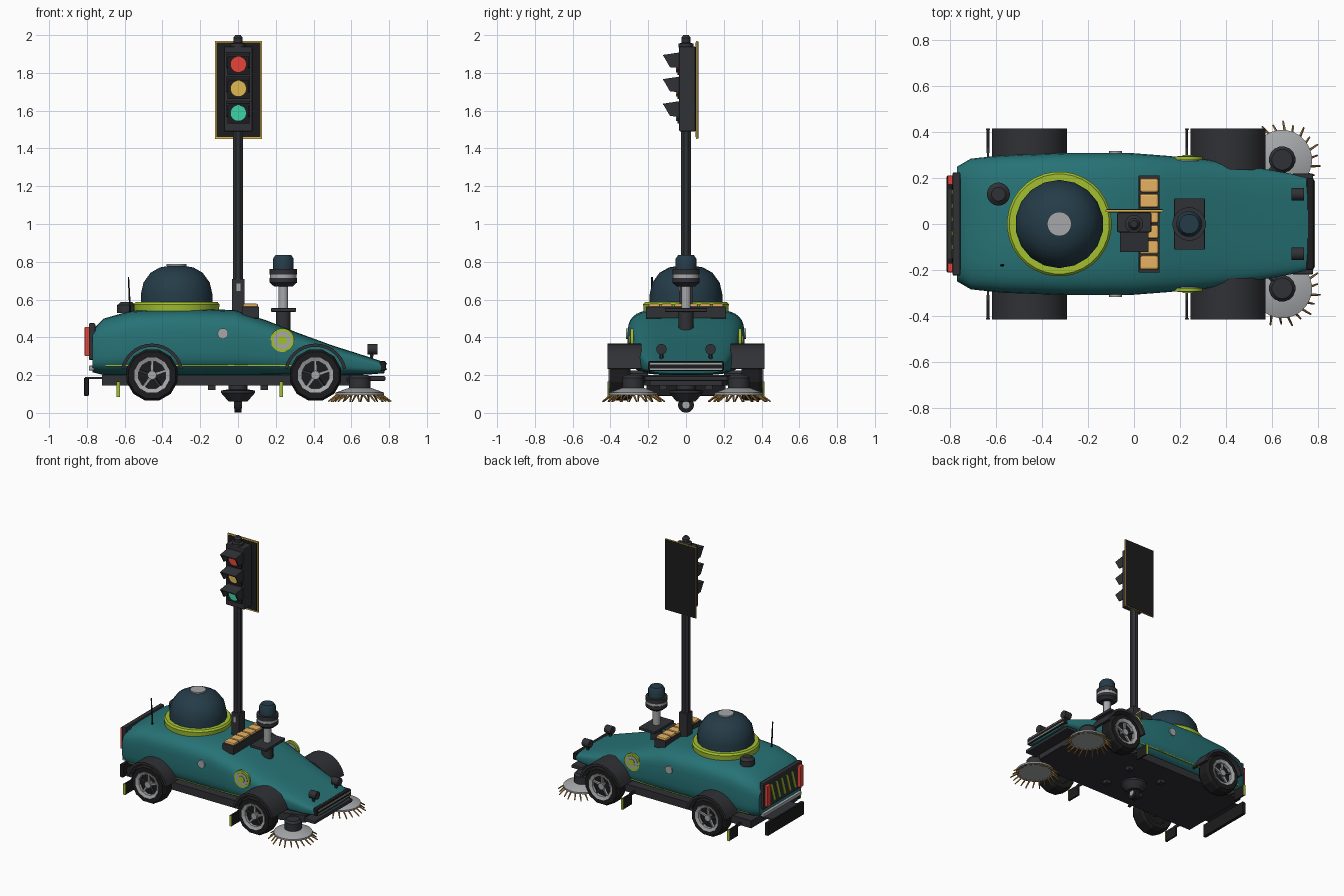
import bpy, bmesh, math
from mathutils import Vector

if "Cube" in bpy.data.objects:
    bpy.data.objects.remove(bpy.data.objects["Cube"])

def mat(name, c):
    m = bpy.data.materials.new(name)
    m.diffuse_color = (*c, 1)
    m.use_nodes = True
    m.node_tree.nodes["Principled BSDF"].inputs["Base Color"].default_value = m.diffuse_color
    return m

TEAL = mat("teal", (0.02, 0.17, 0.18))
DARK = mat("dark", (0.03, 0.031, 0.036))
BLACK = mat("black", (0.012, 0.012, 0.013))
NAVY = mat("navy", (0.018, 0.045, 0.065))
LIME = mat("lime", (0.36, 0.52, 0.03))
GREY = mat("light_grey", (0.38, 0.39, 0.4))
AMBER = mat("amber", (0.8, 0.45, 0.12))
RED = mat("red", (0.8, 0.06, 0.04))
YELLOW = mat("yellow", (0.75, 0.48, 0.08))
GREEN = mat("green", (0.05, 0.65, 0.38))
BRISTLE = mat("bristle", (0.42, 0.22, 0.05))
smooth = []

def finish(bm, name, m, soft=False):
    bmesh.ops.recalc_face_normals(bm, faces=bm.faces)
    me = bpy.data.meshes.new(name)
    bm.to_mesh(me)
    bm.free()
    ob = bpy.data.objects.new(name, me)
    bpy.context.collection.objects.link(ob)
    me.materials.append(m)
    if soft:
        smooth.append(ob)
    return ob

def box(name, x, y, z, m, bevel=0.0, rot=(0, 0, 0)):
    """Box from (min, max) ranges."""
    bm = bmesh.new()
    bmesh.ops.create_cube(bm, size=1)
    for v in bm.verts:
        v.co = [v.co[i] * (r[1] - r[0]) for i, r in enumerate((x, y, z))]
    ob = finish(bm, name, m)
    ob.location = [sum(r) / 2 for r in (x, y, z)]
    ob.rotation_euler = rot
    if bevel:
        b = ob.modifiers.new("bevel", 'BEVEL')
        b.width, b.segments = bevel, 2
    return ob

def lathe(name, prof, loc, m, n=24, axis=(0, 0, 1), closed=False, soft=True):
    """Turn (radius, height) points about an axis; open profiles get end caps."""
    bm = bmesh.new()
    rings = []
    for r, h in prof:
        rings.append([bm.verts.new((r * math.cos(a), r * math.sin(a), h))
                      for a in [(i + 0.5) * math.tau / n for i in range(n)]])
    pairs = list(zip(rings, rings[1:])) + ([(rings[-1], rings[0])] if closed else [])
    for a, b in pairs:
        for i in range(n):
            j = (i + 1) % n
            bm.faces.new((a[i], a[j], b[j], b[i]))
    if not closed:
        bm.faces.new(rings[0])
        bm.faces.new(rings[-1])
    ob = finish(bm, name, m, soft)
    ob.location = loc
    ob.rotation_euler = Vector((0, 0, 1)).rotation_difference(Vector(axis)).to_euler()
    return ob

def cyl(name, loc, r, h, m, axis=(0, 0, 1), n=24):
    return lathe(name, [(r, -h / 2), (r, h / 2)], loc, m, n, axis)

def prism(name, pts, lo, hi, m, plane='XZ'):
    """Extrude an outline along the axis missing from the plane."""
    place = {'XZ': lambda a, b, d: (a, d, b), 'YZ': lambda a, b, d: (d, a, b),
             'XY': lambda a, b, d: (a, b, d)}[plane]
    bm = bmesh.new()
    A = [bm.verts.new(place(*p, lo)) for p in pts]
    B = [bm.verts.new(place(*p, hi)) for p in pts]
    bm.faces.new(A)
    bm.faces.new(B)
    for i in range(len(pts)):
        j = (i + 1) % len(pts)
        bm.faces.new((A[i], A[j], B[j], B[i]))
    return finish(bm, name, m)

def rod(name, p, q, r0, r1, m, n=5):
    p, q = Vector(p), Vector(q)
    return lathe(name, [(r0, 0), (r1, (q - p).length)], p, m, n, (q - p).normalized())

# Body shell: rounded sections (x, bottom, top, half width)
SECT = [(-0.77, 0.215, 0.44, 0.25), (-0.71, 0.2, 0.5, 0.285), (-0.57, 0.2, 0.54, 0.3),
        (-0.3, 0.2, 0.553, 0.31), (-0.02, 0.2, 0.545, 0.31), (0.15, 0.2, 0.49, 0.297),
        (0.32, 0.2, 0.423, 0.28), (0.5, 0.2, 0.357, 0.252), (0.68, 0.202, 0.3, 0.22),
        (0.775, 0.21, 0.268, 0.195)]
bm = bmesh.new()
rings = []
N = 36
for x, lo, hi, w in SECT:
    ring = []
    for i in range(N):
        a = (i + 0.5) * math.tau / N
        c, s = math.cos(a), math.sin(a)
        ring.append(bm.verts.new((x, w * math.copysign(abs(c) ** 0.5, c),
                    (lo + hi) / 2 + (hi - lo) / 2 * math.copysign(abs(s) ** 0.5, s))))
    rings.append(ring)
for a, b in zip(rings, rings[1:]):
    for i in range(N):
        bm.faces.new((a[i], a[(i + 1) % N], b[(i + 1) % N], b[i]))
bm.faces.new(rings[0])
bm.faces.new(rings[-1])
finish(bm, "body_shell", TEAL, True)

def side(x, z):
    """Half width of the body at a point."""
    for p, q in zip(SECT, SECT[1:]):
        if p[0] <= x <= q[0]:
            t = (x - p[0]) / (q[0] - p[0])
            lo, hi, w = [p[k] + t * (q[k] - p[k]) for k in (1, 2, 3)]
            return w * max(0, 1 - abs((z - (lo + hi) / 2) / ((hi - lo) / 2)) ** 4) ** 0.25

# Chassis, bumpers and flaps
prism("chassis", [(-0.72, -0.27), (0.45, -0.27), (0.68, -0.19), (0.68, 0.19), (0.45, 0.27), (-0.72, 0.27)],
      0.145, 0.2, DARK, 'XY')
box("front_bumper", (0.69, 0.78), (-0.22, 0.22), (0.17, 0.195), DARK, 0.006)
box("nose_slot", (0.75, 0.783), (-0.2, 0.2), (0.222, 0.275), BLACK, 0.008)
for z in (0.228, 0.255):
    box("nose_trim", (0.77, 0.788), (-0.19, 0.19), (z, z + 0.008), GREY)
box("rear_flap", (-0.815, -0.79), (-0.21, 0.21), (0.09, 0.185), BLACK, 0.004)
box("rear_flap_hanger", (-0.81, -0.7), (-0.15, 0.15), (0.18, 0.19), DARK)

# Rear panel with lamps, hazard stripes and step
box("rear_panel", (-0.79, -0.755), (-0.225, 0.225), (0.28, 0.475), DARK, 0.008)
box("rear_bar", (-0.79, -0.76), (-0.22, 0.22), (0.225, 0.25), GREY, 0.004)
for s in (-1, 1):
    box("tail_lamp", (-0.812, -0.785), (s * 0.19 - 0.02, s * 0.19 + 0.02), (0.3, 0.455), RED, 0.005)
for i in range(5):
    y = -0.12 + i * 0.06
    prism("hazard_stripe", [(y - 0.03, 0.31), (y - 0.01, 0.31), (y + 0.03, 0.44), (y + 0.01, 0.44)],
          -0.795, -0.785, LIME, 'YZ')

# Wheels, fenders and mud flaps
for s in (-1, 1):
    for cx in (-0.455, 0.41):
        out = (0, s, 0)
        def at(y): return (cx, s * y, 0.2)
        lathe("tyre", [(0.09, -0.055), (0.128, -0.055), (0.14, -0.035), (0.14, 0.035), (0.128, 0.055),
                       (0.095, 0.055), (0.09, 0.04)], at(0.35), BLACK, 12, out, True, False)
        cyl("wheel_disc", at(0.35), 0.092, 0.04, BLACK, out, 12)
        lathe("rim", [(0.074, 0), (0.096, 0), (0.096, 0.03), (0.074, 0.022)], at(0.38), GREY, 12, out, True, False)
        cyl("hub", at(0.385), 0.024, 0.036, GREY, out, 10)
        for k in range(5):
            a = math.radians(90 + 72 * k)
            c, d = math.cos(a), math.sin(a)
            rod("spoke", (cx + 0.015 * c, s * 0.385, 0.2 + 0.015 * d),
                (cx + 0.08 * c, s * 0.39, 0.2 + 0.08 * d), 0.011, 0.009, DARK if k % 2 else GREY, 4)
        rod("axle", (cx, s * 0.2, 0.2), at(0.34), 0.025, 0.025, DARK, 8)
        arc = [math.radians(12 + 156 * i / 14) for i in range(15)]
        pts = [(cx + 0.167 * math.cos(a), 0.2 + 0.167 * math.sin(a)) for a in arc]
        pts += [(cx + 0.15 * math.cos(a), 0.2 + 0.15 * math.sin(a)) for a in reversed(arc)]
        smooth.append(prism("fender", pts, s * 0.235, s * 0.415, DARK))
        fx = cx - 0.18
        ys = sorted((s * 0.31, s * 0.415))
        box("mud_flap", (fx - 0.006, fx + 0.006), ys, (0.085, 0.165), BLACK)
        box("mud_flap_stripe", (fx - 0.009, fx + 0.009), (s * 0.413 - 0.003, s * 0.413 + 0.003), (0.085, 0.165), LIME)
        box("mud_flap_bracket", (fx - 0.005, fx + 0.005), sorted((s * 0.22, s * 0.33)), (0.15, 0.17), DARK)
    # Side badges, cap and trim line
    y = side(0.235, 0.385)
    for r, h, m in ((0.063, 0.016, LIME), (0.047, 0.022, GREY), (0.025, 0.03, LIME)):
        cyl("side_badge", (0.235, s * y, 0.385), r, h, m, (0, s, 0))
    cyl("side_cap", (-0.08, s * side(-0.08, 0.42), 0.42), 0.028, 0.016, GREY, (0, s, 0))
    xs = [-0.7, -0.57, -0.3, -0.02, 0.15, 0.32, 0.5]
    for a, b in zip(xs, xs[1:]):
        rod("trim_line", (a, s * side(a, 0.25), 0.25), (b, s * side(b, 0.25), 0.25), 0.005, 0.005, LIME, 4)
    # Headlamps
    cyl("headlamp", (0.712, s * 0.13, 0.337), 0.028, 0.055, DARK, (1, 0, 0), 16)
    rod("headlamp_stalk", (0.705, s * 0.13, 0.27), (0.71, s * 0.13, 0.33), 0.01, 0.01, DARK, 6)
    # Rotary brushes
    bx, by = 0.645, s * 0.28
    lathe("brush_disc", [(0.13, 0.095), (0.13, 0.107), (0.06, 0.132), (0.05, 0.132)], (bx, by, 0), GREY)
    lathe("brush_motor", [(0.058, 0.12), (0.058, 0.185), (0.045, 0.2)], (bx, by, 0), DARK, 16)
    rod("brush_arm", (0.55, s * 0.17, 0.175), (bx, by, 0.18), 0.018, 0.018, DARK, 6)
    for k in range(22):
        a = k * math.tau / 22
        r = 0.168 if k % 2 else 0.155
        rod("bristle", (bx + 0.105 * math.cos(a), by + 0.105 * math.sin(a), 0.105),
            (bx + r * math.cos(a + 0.12), by + r * math.sin(a + 0.12), 0.06), 0.007, 0.004, BRISTLE)

# Suction cone and caster underneath
lathe("suction_cone", [(0.05, 0.06), (0.09, 0.105), (0.09, 0.118), (0.05, 0.125), (0.05, 0.15)], (0, 0, 0), DARK)
cyl("caster_wheel", (0, 0, 0.042), 0.042, 0.036, BLACK, (1, 0, 0), 16)
cyl("caster_hub", (0, 0, 0.042), 0.02, 0.042, GREY, (1, 0, 0), 12)
for sx in (-1, 1):
    for sy in (-1, 1):
        box("under_bracket", (sx * 0.14 - 0.02, sx * 0.14 + 0.02), (sy * 0.12 - 0.02, sy * 0.12 + 0.02), (0.12, 0.15), DARK)

# Dome with collar and cap
lathe("dome_collar", [(0.225, 0.54), (0.228, 0.575), (0.218, 0.587), (0.18, 0.587), (0.18, 0.54)],
      (-0.325, 0, 0), LIME, 32, closed=True)
lathe("dome", [(0.192, 0.55), (0.192, 0.63), (0.178, 0.69), (0.14, 0.742), (0.09, 0.77), (0.03, 0.78)],
      (-0.325, 0, 0), NAVY, 18)
cyl("dome_cap", (-0.325, 0, 0.782), 0.053, 0.01, GREY)

# Antenna and rear puck
lathe("rear_puck", [(0.05, 0.53), (0.05, 0.57), (0.03, 0.588)], (-0.59, 0.13, 0), DARK)
rod("antenna", (-0.57, -0.18, 0.52), (-0.58, -0.18, 0.72), 0.006, 0.004, BLACK, 6)

# Amber lamp bar
box("lamp_tray", (0.02, 0.112), (-0.212, 0.212), (0.5, 0.562), DARK, 0.004)
for i in range(6):
    y = -0.168 + i * 0.0672
    box("amber_lamp", (0.026, 0.106), (y - 0.03, y + 0.03), (0.555, 0.578), AMBER, 0.008)

# Scanner on its post
box("scanner_base", (0.175, 0.308), (-0.112, 0.112), (0.535, 0.555), DARK, 0.004)
rod("scanner_foot", (0.24, 0, 0.43), (0.24, 0, 0.54), 0.04, 0.04, DARK, 12)
cyl("scanner_post", (0.24, 0, 0.61), 0.026, 0.14, GREY, n=12)
lathe("scanner_lower", [(0.05, 0.67), (0.073, 0.69), (0.073, 0.713)], (0.24, 0, 0), DARK)
cyl("scanner_band", (0.24, 0, 0.722), 0.07, 0.022, GREY)
cyl("scanner_upper", (0.24, 0, 0.747), 0.073, 0.03, DARK)
lathe("scanner_head", [(0.056, 0.76), (0.056, 0.815), (0.043, 0.835)], (0.24, 0, 0), NAVY, 16)

# Signal mast
lathe("mast", [(0.03, 0.5), (0.03, 1.5)], (0, 0, 0), DARK, 8)
box("mast_sleeve", (-0.032, 0.035), (-0.035, 0.035), (0.53, 0.71), DARK, 0.004)
box("sleeve_light", (-0.008, 0.012), (-0.04, -0.03), (0.645, 0.685), GREY)

# Signal head: backboard, housing, lenses and hoods
box("backboard_border", (-0.123, 0.127), (0.052, 0.062), (1.45, 1.97), YELLOW)
box("backboard", (-0.114, 0.118), (0.049, 0.06), (1.46, 1.96), BLACK)
box("backboard_rear", (-0.12, 0.124), (0.06, 0.065), (1.453, 1.967), BLACK)
box("signal_housing", (-0.074, 0.076), (-0.036, 0.05), (1.49, 1.94), DARK, 0.006)
for z, m in ((1.845, RED), (1.717, YELLOW), (1.587, GREEN)):
    box("lens_frame", (-0.056, 0.06), (-0.045, -0.03), (z - 0.055, z + 0.055), BLACK)
    cyl("lens", (0.002, -0.046, z), 0.043, 0.014, m, (0, -1, 0))
    prism("hood_top", [(-0.03, z + 0.055), (-0.122, z + 0.043), (-0.122, z + 0.05), (-0.03, z + 0.064)],
          -0.06, 0.064, DARK, 'YZ')
    for x in (-0.06, 0.056):
        prism("hood_side", [(-0.03, z + 0.06), (-0.12, z + 0.046), (-0.085, z - 0.015), (-0.03, z - 0.02)],
              x, x + 0.008, DARK, 'YZ')
lathe("mast_cap", [(0.04, 1.935), (0.04, 1.955), (0.024, 1.96), (0.026, 1.985), (0.015, 2.0)], (0, 0, 0), DARK, 12)

# Smooth shading with kept edges
for ob in smooth:
    ob.select_set(True)
bpy.context.view_layer.objects.active = smooth[0]
bpy.ops.object.shade_smooth_by_angle(angle=math.radians(35))
